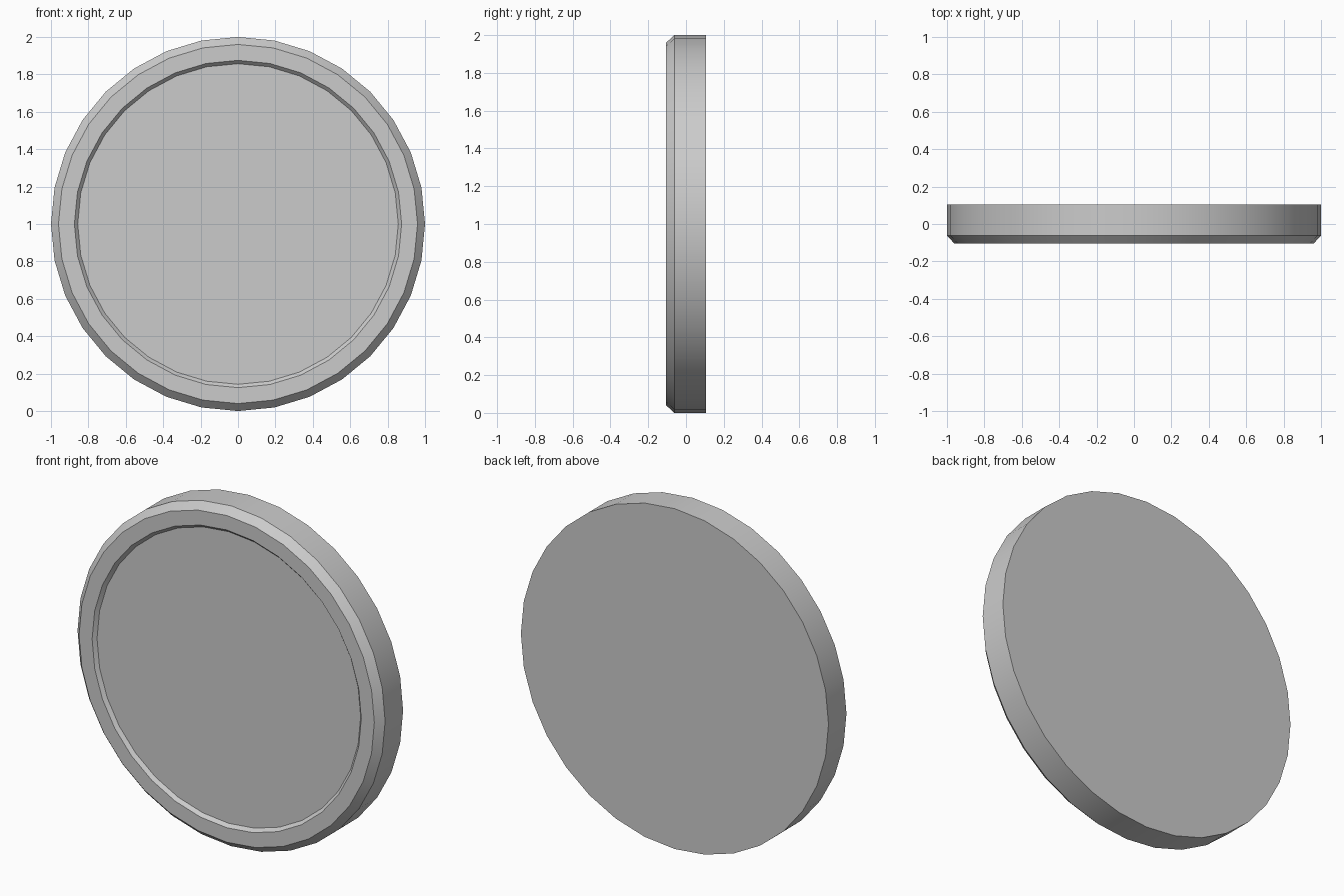
import bpy, bmesh, math

if "Cube" in bpy.data.objects:
    bpy.data.objects.remove(bpy.data.objects["Cube"])

SIDES = 32
# Profile from back to front: (radius, y)
PROFILE = [(1.0, 0.105), (1.0, -0.062), (0.96, -0.105),
           (0.875, -0.105), (0.857, -0.085)]

bm = bmesh.new()

# Rings of the disc, one per profile point
rings = []
for r, y in PROFILE:
    angles = [2 * math.pi * i / SIDES for i in range(SIDES)]
    rings.append([bm.verts.new((r * math.sin(a), y, 1 + r * math.cos(a))) for a in angles])

# Side wall, chamfer, rim and recess wall
for a, b in zip(rings, rings[1:]):
    for i in range(SIDES):
        j = (i + 1) % SIDES
        bm.faces.new((a[i], a[j], b[j], b[i]))

# Flat back and recessed front
bm.faces.new(rings[0])
bm.faces.new(rings[-1])
bmesh.ops.recalc_face_normals(bm, faces=bm.faces)

mesh = bpy.data.meshes.new("round_disc")
bm.to_mesh(mesh)
bm.free()
disc = bpy.data.objects.new("round_disc", mesh)
bpy.context.collection.objects.link(disc)

# Smooth round the side, keep the rim edges sharp
bpy.context.view_layer.objects.active = disc
disc.select_set(True)
bpy.ops.object.shade_smooth_by_angle(angle=math.radians(30))
